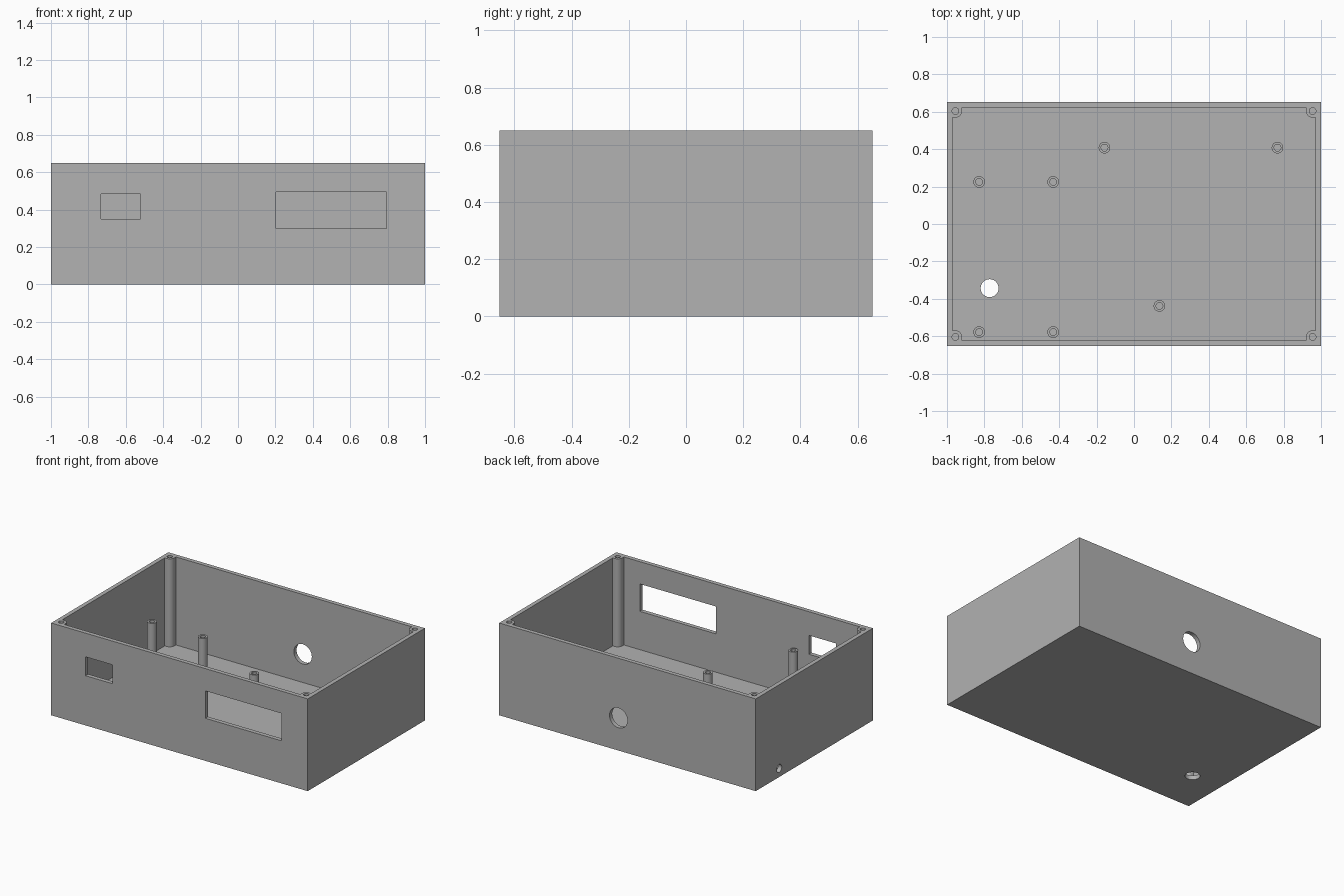
import bpy, bmesh, math
from mathutils import Vector

cube = bpy.data.objects.get("Cube")
if cube:
    bpy.data.objects.remove(cube, do_unlink=True)

HX, HY, H, WALL = 1.0, 0.652, 0.65, 0.03
POST_X, POST_Y, POST_R = 0.955, 0.604, 0.035

grey = bpy.data.materials.new("plain grey")
grey.use_nodes = True
colour = (0.445, 0.445, 0.445, 1)
grey.diffuse_color = colour
grey.node_tree.nodes["Principled BSDF"].inputs["Base Color"].default_value = colour


def circle(u, v, r, n=32):
    return [(u + r * math.cos(2 * math.pi * i / n),
             v + r * math.sin(2 * math.pi * i / n)) for i in range(n)]


def rect(u0, u1, v0, v1):
    return [(u0, v0), (u1, v0), (u1, v1), (u0, v1)]


def prism(bm, outline, axis, start, end):
    """Extrude a flat outline along x, y or z."""
    def place(u, v, w):
        return {"x": (w, u, v), "y": (u, w, v), "z": (u, v, w)}[axis]
    low = [bm.verts.new(place(u, v, start)) for u, v in outline]
    high = [bm.verts.new(place(u, v, end)) for u, v in outline]
    bm.faces.new(low)
    bm.faces.new(high)
    n = len(outline)
    for i in range(n):
        j = (i + 1) % n
        bm.faces.new((low[i], low[j], high[j], high[i]))


def make_object(name, bm):
    bmesh.ops.recalc_face_normals(bm, faces=bm.faces)
    mesh = bpy.data.meshes.new(name)
    bm.to_mesh(mesh)
    bm.free()
    mesh.materials.append(grey)
    ob = bpy.data.objects.new(name, mesh)
    bpy.context.collection.objects.link(ob)
    return ob


def select_only(ob):
    bpy.ops.object.select_all(action='DESELECT')
    ob.select_set(True)
    bpy.context.view_layer.objects.active = ob


def smooth(ob):
    select_only(ob)
    bpy.ops.object.shade_smooth_by_angle(angle=math.radians(30))


def cut(target, bm):
    """Subtract the given solids and discard the cutter."""
    cutter = make_object("cutter", bm)
    cutter.hide_render = True
    mod = target.modifiers.new("cut", 'BOOLEAN')
    mod.operation, mod.solver, mod.object = 'DIFFERENCE', 'EXACT', cutter
    select_only(target)
    bpy.ops.object.modifier_apply(modifier=mod.name)
    bpy.data.objects.remove(cutter, do_unlink=True)


# Solid block for the enclosure
bm = bmesh.new()
prism(bm, rect(-HX, HX, -HY, HY), "z", 0, H)
box = make_object("enclosure", bm)

# Cavity outline that leaves a rounded screw post in each corner
ix, iy = HX - WALL, HY - WALL
corner = [(ix, POST_Y - POST_R)]
for i in range(13):
    a = math.pi / 2 * i / 12
    corner.append((POST_X - POST_R * math.sin(a), POST_Y - POST_R * math.cos(a)))
corner.append((POST_X - POST_R, iy))
outline = []
for sx, sy in ((1, 1), (-1, 1), (-1, -1), (1, -1)):
    pts = corner if sx * sy > 0 else corner[::-1]
    outline += [(sx * x, sy * y) for x, y in pts]
bm = bmesh.new()
prism(bm, outline, "z", WALL, H + 0.1)
cut(box, bm)

# Wall openings, floor hole and corner screw holes
bm = bmesh.new()
front = (-HY - 0.05, -HY + 0.05)
prism(bm, rect(-0.733, -0.522, 0.35, 0.483), "y", *front)
prism(bm, rect(0.203, 0.795, 0.30, 0.493), "y", *front)
prism(bm, circle(0.07, 0.23, 0.07), "y", HY - 0.05, HY + 0.05)
prism(bm, circle(0.39, 0.06, 0.028), "x", -HX - 0.05, -HX + 0.05)
prism(bm, circle(-0.772, -0.343, 0.048), "z", -0.05, WALL + 0.05)
for sx in (-1, 1):
    for sy in (-1, 1):
        prism(bm, circle(sx * POST_X, sy * POST_Y, 0.018, 20), "z", H - 0.2, H + 0.1)
cut(box, bm)
smooth(box)


# Board standoffs with blind screw holes
def standoff(name, x, y, top):
    bm = bmesh.new()
    depth = WALL + 0.01
    profile = [(0.031, WALL - 0.005), (0.031, top), (0.018, top), (0.018, depth)]
    rings = [[bm.verts.new((u, v, z)) for u, v in circle(x, y, r, 24)]
             for r, z in profile]
    for a, b in zip(rings, rings[1:]):
        for i in range(24):
            j = (i + 1) % 24
            bm.faces.new((a[i], a[j], b[j], b[i]))
    bm.faces.new(rings[0])
    bm.faces.new(rings[-1])
    smooth(make_object(name, bm))


for x, side in ((-0.828, "right"), (-0.432, "left")):
    for y, end in ((-0.578, "front"), (0.225, "back")):
        standoff(f"tall_standoff_{end}_{side}", x, y, 0.372)
for name, x, y in (("back_right", -0.158, 0.408), ("back_left", 0.767, 0.408),
                   ("front", 0.136, -0.438)):
    standoff("short_standoff_" + name, x, y, 0.118)
